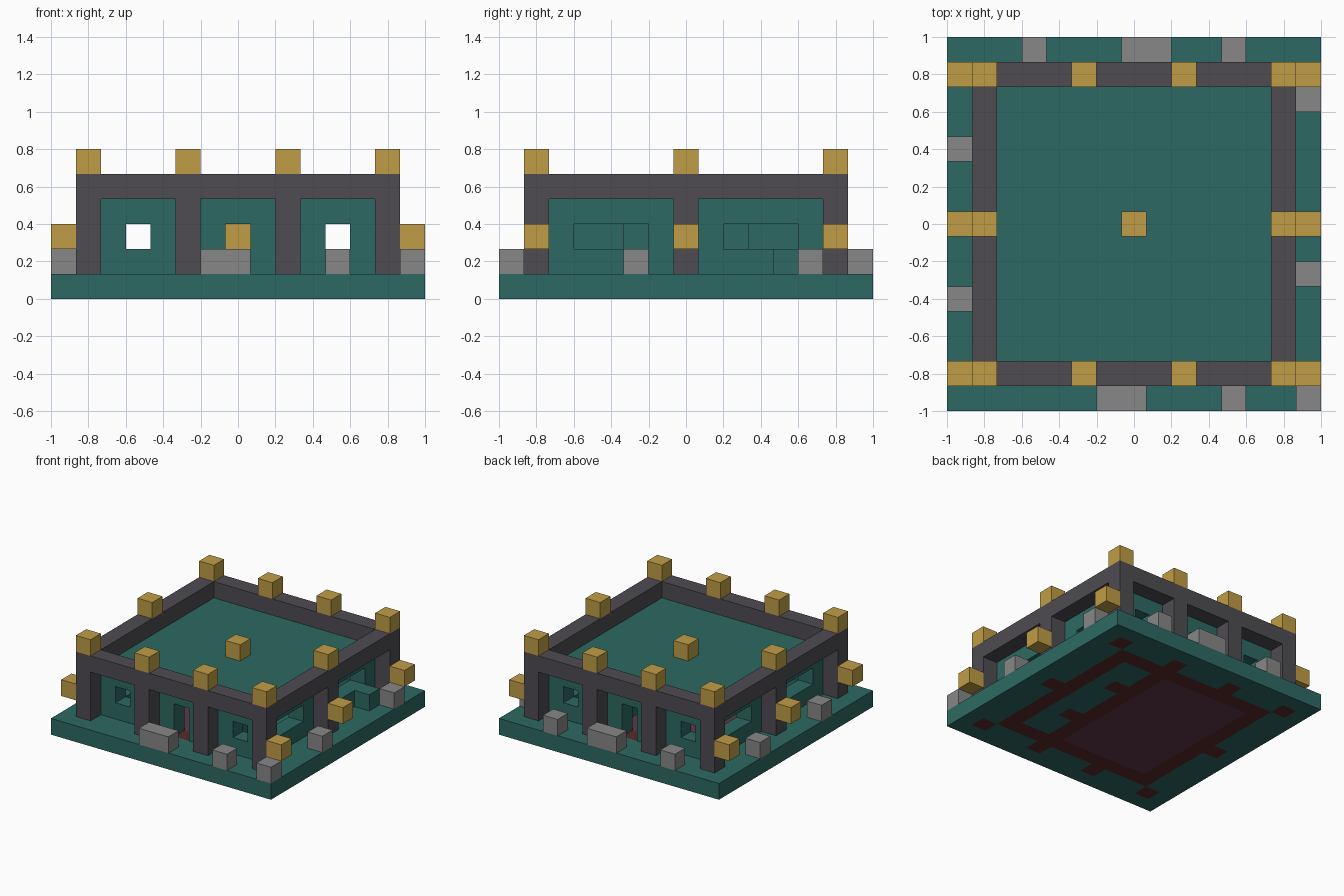
import bpy
import bmesh
from mathutils import Vector

if "Cube" in bpy.data.objects:
    bpy.data.objects.remove(bpy.data.objects["Cube"], do_unlink=True)

N = 15          # blocks along each side
U = 2 / N       # block size
LO, HI = 1, N - 2


def material(name, rgb):
    def linear(c):
        c /= 255
        return c / 12.92 if c < 0.04045 else ((c + 0.055) / 1.055) ** 2.4
    colour = [linear(c) for c in rgb] + [1]
    m = bpy.data.materials.new(name)
    m.use_nodes = True
    m.diffuse_color = colour
    m.node_tree.nodes["Principled BSDF"].inputs["Base Color"].default_value = colour
    return m


teal = material("teal_stone", (45, 105, 98))
dark = material("dark_slate", (78, 76, 81))
gold = material("gold_lamp", (192, 158, 70))
grey = material("grey_rock", (135, 135, 135))
red = material("dark_red", (90, 42, 42))
plum = material("plum_floor", (96, 53, 74))


def blocks(name, cells, mats, rule=None):
    """Skin a set of grid blocks, leaving out faces between neighbours."""
    cells = set(cells)
    bm = bmesh.new()
    for cell in cells:
        for axis in range(3):
            for sign in (-1, 1):
                n = [0, 0, 0]
                n[axis] = sign
                if tuple(c + d for c, d in zip(cell, n)) in cells:
                    continue
                n = Vector(n)
                a = Vector((n.y, n.z, n.x))
                b = n.cross(a)
                mid = Vector(cell) + Vector((.5, .5, .5)) + n / 2
                corners = [mid + (s * a + t * b) / 2
                           for s, t in ((-1, -1), (1, -1), (1, 1), (-1, 1))]
                face = bm.faces.new([bm.verts.new((p.x * U - 1, p.y * U - 1, p.z * U))
                                     for p in corners])
                if rule:
                    face.material_index = rule(cell, n)
    bmesh.ops.remove_doubles(bm, verts=bm.verts, dist=0.0001)
    mesh = bpy.data.meshes.new(name)
    bm.to_mesh(mesh)
    bm.free()
    for m in mats:
        mesh.materials.append(m)
    obj = bpy.data.objects.new(name, mesh)
    bpy.context.collection.objects.link(obj)


def ring(lo, hi):
    return {(x, y) for x in range(lo, hi + 1) for y in range(lo, hi + 1)
            if x in (lo, hi) or y in (lo, hi)}


# Layout of posts, walls and the inner partition
posts = {(x, y) for x in (1, 5, 9, 13) for y in (LO, HI)} | {(LO, 7), (HI, 7)}
walls = ring(LO + 1, HI - 1)
partition = {(9, y) for y in range(3, 12)} | {(10, 5), (10, 9)}
inside = range(3, 12)


# Base slab with coloured footings and an inner floor
def floor_rule(cell, n):
    x, y, _ = cell
    if n.z == 0:
        return 0
    if (x, y) in posts | walls | partition:
        return 1
    return 2 if x in range(3, 9) and y in inside else 0


blocks("base", {(x, y, 0) for x in range(N) for y in range(N)},
       [teal, red, plum], floor_rule)


# Walls with windows and doorways
def is_open(x, y, z):
    if y in (2, 12):
        return (z == 2 and x in (3, 11)) or (x == 7 and z < 3)
    return z == 2 and y in (3, 4, 5, 9, 10, 11)


blocks("walls", {(x, y, z) for x, y in walls for z in (1, 2, 3)
                 if not is_open(x, y, z)}, [teal])
blocks("partition", {(x, y, z) for x, y in partition for z in (1, 2)}, [teal])
blocks("roof", {(x, y, 3) for x in inside for y in inside}, [teal])
blocks("side_step", {(13, 11, 1)}, [teal])

# Dark frame of posts and top beams
blocks("frame", {(x, y, z) for x, y in posts for z in (1, 2, 3)}
       | {(x, y, 4) for x, y in ring(LO, HI)}, [dark])

# Lamps on the posts, the sides, the roof and indoors
blocks("post_lamps", {(x, y, 5) for x, y in posts}, [gold])
blocks("side_lamps", {(x, y, 2) for x in (0, N - 1) for y in (1, 7, 13)}, [gold])
blocks("roof_lamp", {(7, 7, 4)}, [gold])
blocks("indoor_lamp", {(7, 7, 2)}, [gold])

# Loose rocks around the edge
rocks = ({(x, 14) for x in (3, 7, 8, 11)} | {(x, 0) for x in (6, 7, 11, 14)}
         | {(14, y) for y in (5, 12)} | {(0, y) for y in (4, 10)})
blocks("rocks", {(x, y, 1) for x, y in rocks}, [grey])
